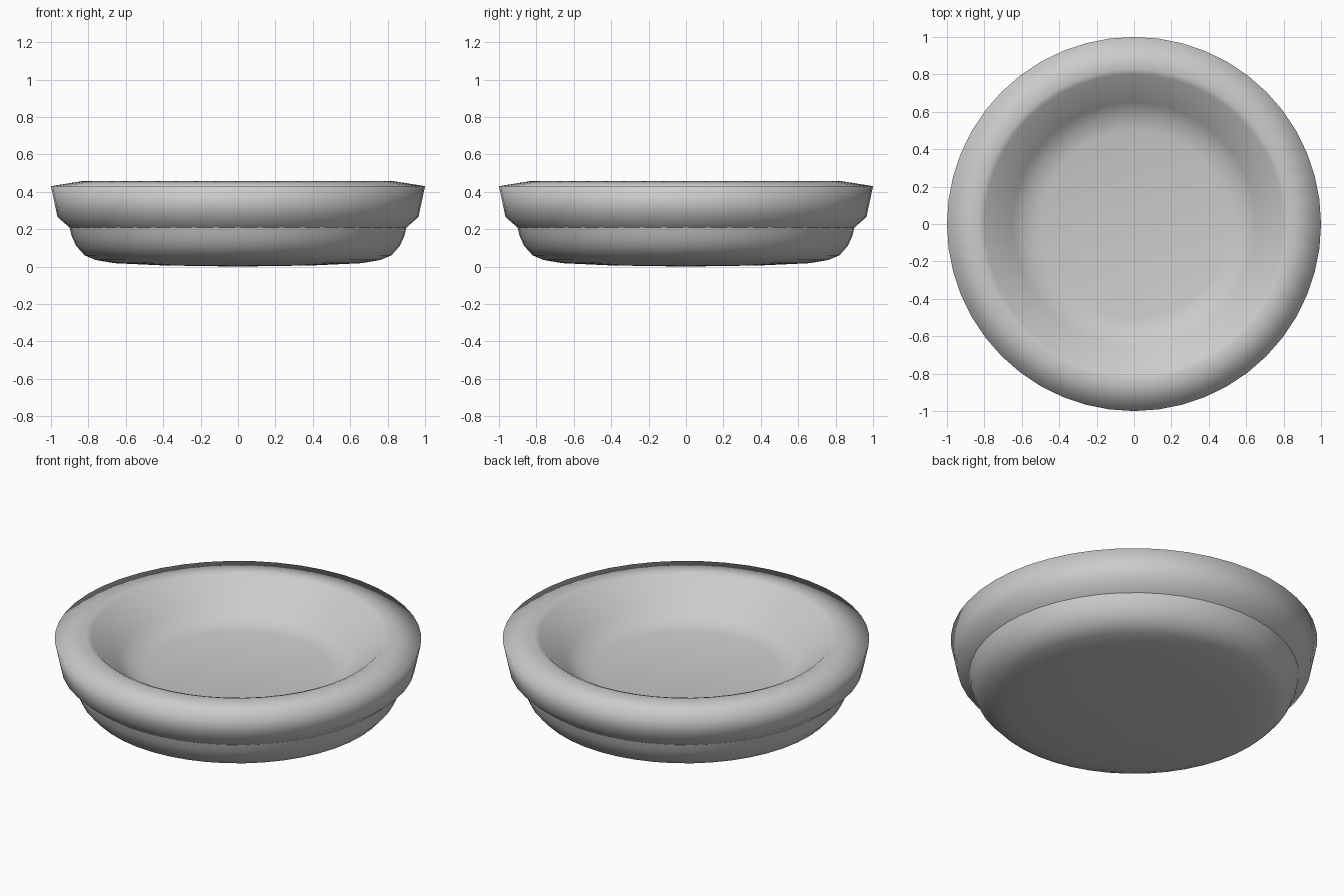
import bpy
import bmesh
import math

default = bpy.data.objects.get("Cube")
if default:
    bpy.data.objects.remove(default, do_unlink=True)

SEGMENTS = 48

clay = bpy.data.materials.new("plain_grey")
clay.use_nodes = True
clay.diffuse_color = (0.6, 0.6, 0.6, 1)
clay.node_tree.nodes["Principled BSDF"].inputs["Base Color"].default_value = clay.diffuse_color


def revolve(name, profile):
    """Spin an (r, z) profile around z, with the solid on the left of its path."""
    bm = bmesh.new()
    verts = [bm.verts.new((r, 0, z)) for r, z in profile]
    edges = [bm.edges.new(pair) for pair in zip(verts, verts[1:])]
    bmesh.ops.spin(bm, geom=verts + edges, cent=(0, 0, 0), axis=(0, 0, 1),
                   angle=math.tau, steps=SEGMENTS, use_duplicate=False)
    bmesh.ops.remove_doubles(bm, verts=bm.verts, dist=0.0005)
    bm.normal_update()
    # Make the faces look outward, judged from the first profile step
    (r0, z0), (r1, z1) = profile[:2]
    face = min(bm.faces, key=lambda f: abs(f.calc_center_median().z - (z0 + z1) / 2))
    c = face.calc_center_median()
    radial = (face.normal.x * c.x + face.normal.y * c.y) / math.hypot(c.x, c.y)
    if radial * (z1 - z0) - face.normal.z * (r1 - r0) < 0:
        bmesh.ops.reverse_faces(bm, faces=bm.faces)
    for f in bm.faces:
        f.smooth = True
    mesh = bpy.data.meshes.new(name)
    bm.to_mesh(mesh)
    bm.free()
    mesh.materials.append(clay)
    obj = bpy.data.objects.new(name, mesh)
    bpy.context.collection.objects.link(obj)


# Rounded underside of the dish
revolve("base", [(0, 0), (0.4, 0.006), (0.66, 0.018), (0.76, 0.035), (0.82, 0.06),
                 (0.865, 0.11), (0.89, 0.165), (0.9, 0.208)])

# Flared outer band, sloping lip, inner wall and floor
revolve("rim_and_bowl", [(0.9, 0.208), (0.965, 0.265), (1, 0.43),
                         (0.83, 0.457), (0.8, 0.445), (0.65, 0.305),
                         (0.59, 0.26), (0.5, 0.24), (0, 0.238)])
